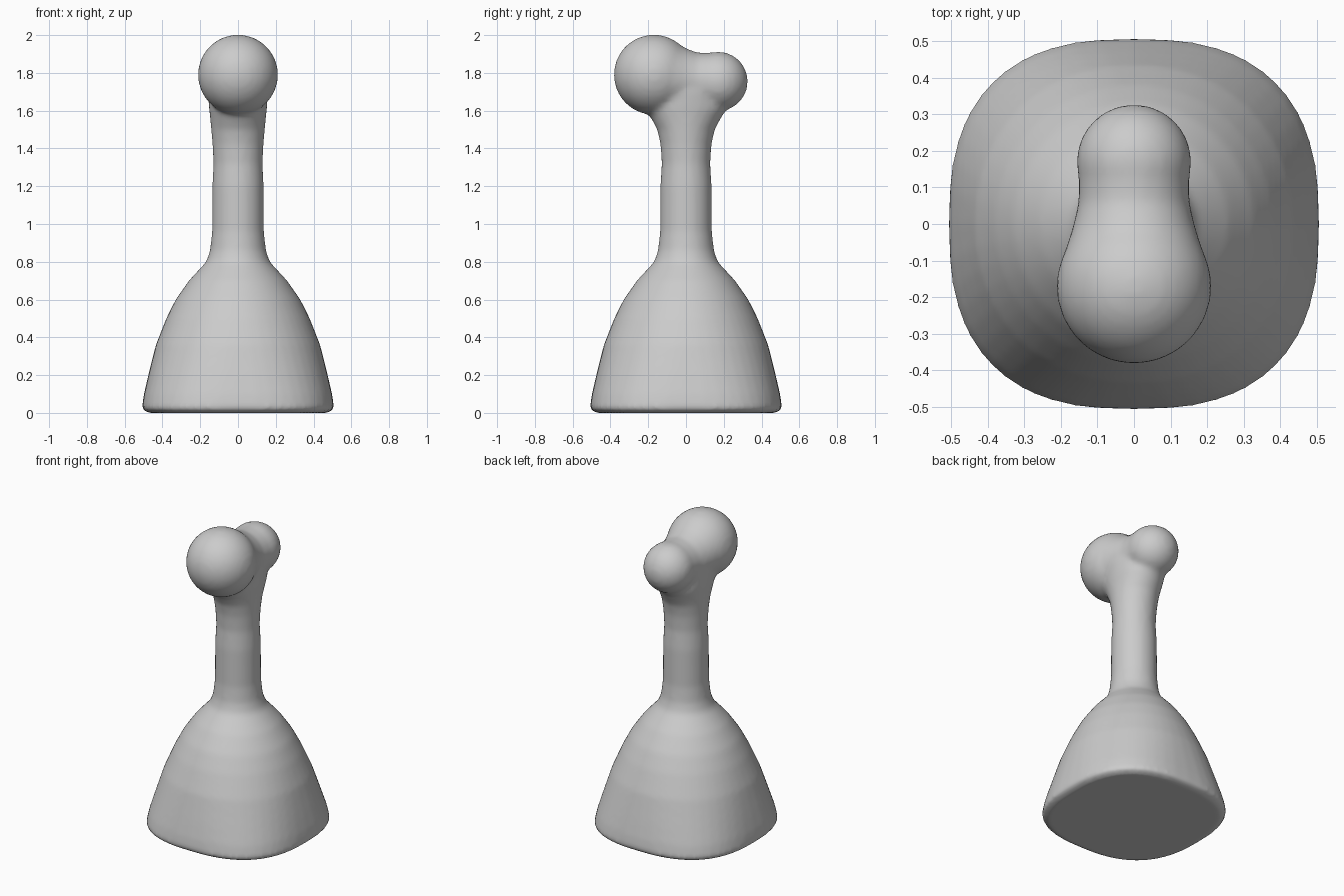
import bpy, bmesh, math
from mathutils import Vector

if "Cube" in bpy.data.objects:
    bpy.data.objects.remove(bpy.data.objects["Cube"])

SIDES = 48


def loft(bm, rings):
    """Skin closed rings of points and cap both ends."""
    loops = [[bm.verts.new(p) for p in ring] for ring in rings]
    for a, b in zip(loops, loops[1:]):
        for i in range(SIDES):
            j = (i + 1) % SIDES
            bm.faces.new((a[i], a[j], b[j], b[i]))
    bm.faces.new(loops[0][::-1])
    bm.faces.new(loops[-1])


def ring_z(z, rx, ry, n):
    """Horizontal superellipse ring."""
    pts = []
    for i in range(SIDES):
        t = 2 * math.pi * i / SIDES
        c, s = math.cos(t), math.sin(t)
        x = math.copysign(abs(c) ** (2 / n), c) * rx
        y = math.copysign(abs(s) ** (2 / n), s) * ry
        pts.append(Vector((x, y, z)))
    return pts


# Flared base, slim stem and widening neck: height, x radius, y radius, squareness
column = [
    (0.0, 0.475, 0.475, 2.6), (0.02, 0.51, 0.51, 2.6), (0.10, 0.498, 0.498, 2.5),
    (0.20, 0.475, 0.475, 2.35), (0.36, 0.435, 0.435, 2.15), (0.50, 0.38, 0.38, 2.05),
    (0.60, 0.33, 0.33, 2), (0.70, 0.26, 0.26, 2), (0.76, 0.205, 0.205, 2),
    (0.80, 0.168, 0.168, 2), (0.86, 0.148, 0.148, 2), (0.96, 0.137, 0.137, 2),
    (1.20, 0.136, 0.136, 2), (1.32, 0.130, 0.128, 2), (1.42, 0.135, 0.135, 2),
    (1.50, 0.142, 0.152, 2), (1.56, 0.147, 0.185, 2), (1.61, 0.153, 0.215, 2),
    (1.70, 0.160, 0.20, 2), (1.78, 0.150, 0.15, 2),
]

# Head bridge between the two balls: y, centre height, radius
bridge = [(-0.17, 1.79, 0.208), (-0.08, 1.785, 0.19), (0.0, 1.765, 0.165),
          (0.06, 1.755, 0.152), (0.17, 1.755, 0.152)]

bm = bmesh.new()
loft(bm, [ring_z(*row) for row in column])
rings = []
for y, zc, r in bridge:
    rings.append([Vector((r * math.cos(2 * math.pi * i / SIDES), y,
                          zc - r * math.sin(2 * math.pi * i / SIDES)))
                  for i in range(SIDES)])
loft(bm, rings)

# Large front ball and small rear ball
for centre, r in (((0, -0.17, 1.79), 0.212), ((0, 0.17, 1.755), 0.157)):
    made = bmesh.ops.create_uvsphere(bm, u_segments=40, v_segments=24, radius=r)
    bmesh.ops.translate(bm, vec=centre, verts=made["verts"])
bmesh.ops.recalc_face_normals(bm, faces=bm.faces)

mesh = bpy.data.meshes.new("pawn_body")
bm.to_mesh(mesh)
bm.free()
body = bpy.data.objects.new("pawn_body", mesh)
bpy.context.collection.objects.link(body)

# One light grey
grey = bpy.data.materials.new("light_grey")
grey.diffuse_color = (0.6, 0.6, 0.6, 1)
grey.use_nodes = True
grey.node_tree.nodes["Principled BSDF"].inputs["Base Color"].default_value = grey.diffuse_color
mesh.materials.append(grey)

# Fuse all parts into one soft skin
fuse = body.modifiers.new("fuse", "REMESH")
fuse.mode = "VOXEL"
fuse.voxel_size = 0.016
fuse.use_smooth_shade = True
soften = body.modifiers.new("soften", "SMOOTH")
soften.factor = 0.5
soften.iterations = 6
